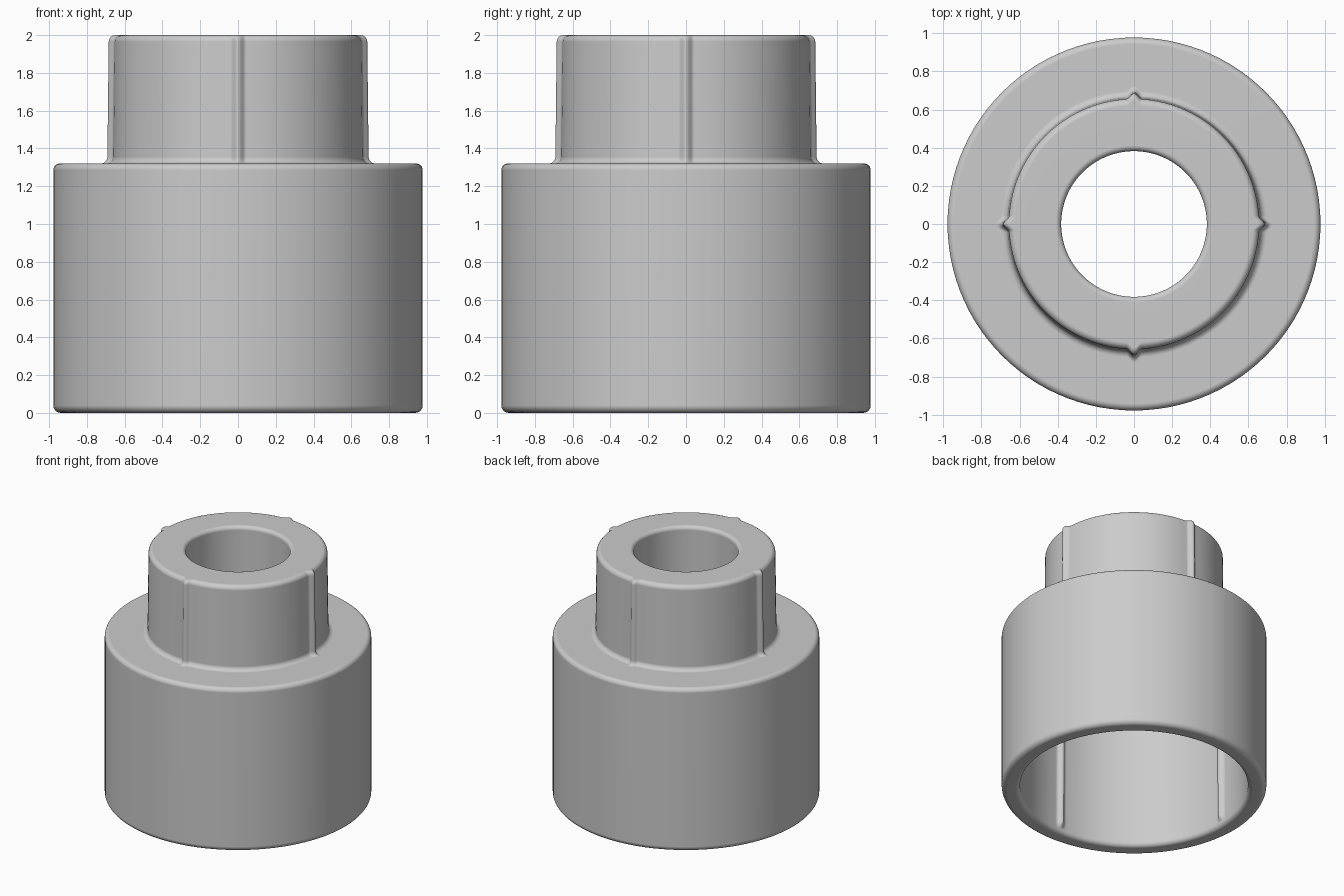
import bpy, bmesh
from math import sin, cos, pi, tau
from mathutils import Vector

cube = bpy.data.objects.get("Cube")
if cube:
    bpy.data.objects.remove(cube)

# Grey plastic
mat = bpy.data.materials.new("grey plastic")
mat.use_nodes = True
colour = (0.6, 0.6, 0.6, 1)
mat.diffuse_color = colour
mat.node_tree.nodes["Principled BSDF"].inputs["Base Color"].default_value = colour

RIB_HEIGHT, RIB_HALF, STEPS = 0.028, 0.042, 6

# Cross-section corners: radius, height, fillet, rib strength (negative points inward)
corners = [
    (0.978, 0.0, 0.04, 0),
    (0.978, 1.32, 0.035, 0),
    (0.664, 1.32, 0.035, 1),    # spigot foot
    (0.656, 2.0, 0.035, 1),     # spigot rim
    (0.382, 2.0, 0.03, 0),      # narrow bore
    (0.382, 1.14, 0.03, 0),
    (0.835, 1.14, 0.02, -1),    # socket ledge
    (0.842, 0.085, 0, -1),      # socket ribs stop short of the mouth
    (0.842, 0.05, 0, 0),
    (0.842, 0.0, 0.035, 0),
]


def fillet_profile(points):
    """Round every corner of the closed cross-section."""
    result = []
    for i, (r, z, f, w) in enumerate(points):
        p = Vector((r, z))
        if not f:
            result.append((p, w))
            continue
        a = (Vector(points[i - 1][:2]) - p).normalized() * f
        b = (Vector(points[(i + 1) % len(points)][:2]) - p).normalized() * f
        for k in range(STEPS + 1):
            t = pi / 2 * k / STEPS
            result.append((p + a * (1 - sin(t)) + b * (1 - cos(t)), w))
    return result


# Angles: even divisions between ribs, fine divisions across each rib
angles = []
spread = 0.066
for q in range(4):
    start = q * tau / 4
    for k in range(-6, 7):
        angles.append((start + spread * k / 6, spread * k / 6))
    gap = tau / 4 - 2 * spread
    for k in range(1, 24):
        angles.append((start + spread + gap * k / 24, 1))

# Lathe the section, swelling the radius at the four ribs
bm = bmesh.new()
profile = fillet_profile(corners)
rings = []
for angle, offset in angles:
    ring = []
    for p, w in profile:
        d = min(abs(offset) * p.x / RIB_HALF, 1)
        r = p.x + w * RIB_HEIGHT * (1 + cos(pi * d)) / 2
        ring.append(bm.verts.new((r * cos(angle), r * sin(angle), p.y)))
    rings.append(ring)
for i, ring in enumerate(rings):
    nxt = rings[(i + 1) % len(rings)]
    for j in range(len(ring)):
        k = (j + 1) % len(ring)
        bm.faces.new((ring[j], nxt[j], nxt[k], ring[k]))
bmesh.ops.recalc_face_normals(bm, faces=bm.faces)

mesh = bpy.data.meshes.new("reducer_bushing")
bm.to_mesh(mesh)
bm.free()
mesh.materials.append(mat)
body = bpy.data.objects.new("reducer_bushing", mesh)
bpy.context.collection.objects.link(body)
bpy.context.view_layer.objects.active = body
body.select_set(True)
bpy.ops.object.shade_smooth_by_angle(angle=pi / 4)

# Keep the broad flat rings shading flat
normals = body.modifiers.new("flat_rings", 'WEIGHTED_NORMAL')
normals.keep_sharp = True
